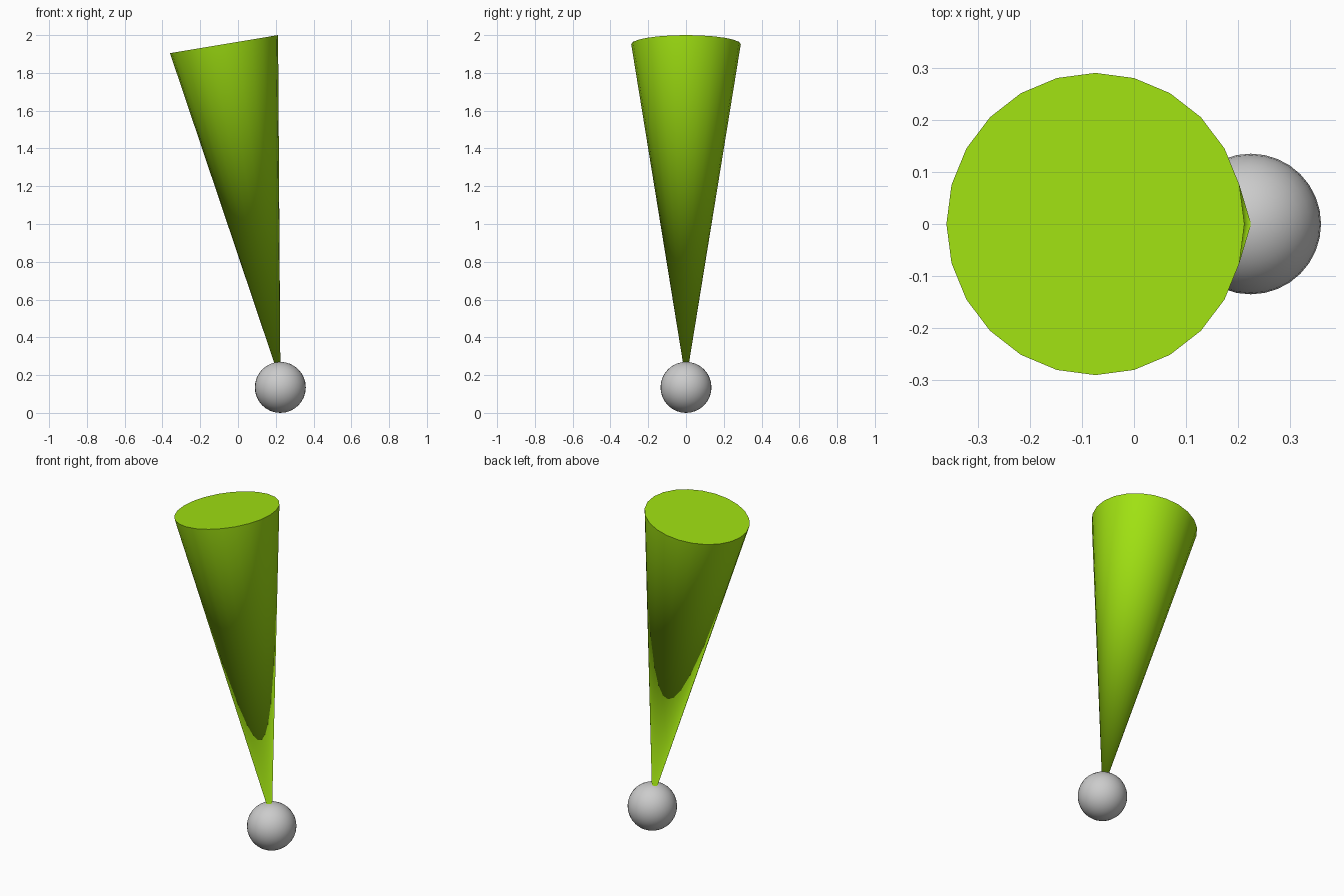
import bpy
from math import radians, sin, cos
from mathutils import Vector

if "Cube" in bpy.data.objects:
    bpy.data.objects.remove(bpy.data.objects["Cube"])

TILT = radians(9.5)
R, LENGTH = 0.29, 1.81
axis = Vector((-sin(TILT), 0, cos(TILT)))      # points up the pin
cap = Vector((-0.074, 0, 2 - R * sin(TILT)))   # centre of the wide end


def smooth(name, angle):
    ob = bpy.context.object
    ob.name = name
    bpy.ops.object.shade_smooth_by_angle(angle=radians(angle))
    return ob


# tapered body: wide end up, tip buried in the ball
bpy.ops.mesh.primitive_cone_add(vertices=24, radius1=0, radius2=R, depth=LENGTH,
                                location=cap - axis * LENGTH / 2,
                                rotation=(0, -TILT, radians(0)))
body = smooth("tapered_body", 30)
# start the rim with a vertex on the x axis
green = bpy.data.materials.new("lime_green")
green.diffuse_color = (0.35, 0.75, 0.006, 1)
green.use_nodes = True
green.node_tree.nodes["Principled BSDF"].inputs["Base Color"].default_value = green.diffuse_color
body.data.materials.append(green)

# ball at the tip
bpy.ops.mesh.primitive_uv_sphere_add(segments=32, ring_count=16, radius=0.135,
                                     location=(0.224, 0, 0.135))
smooth("tip_ball", 40)
